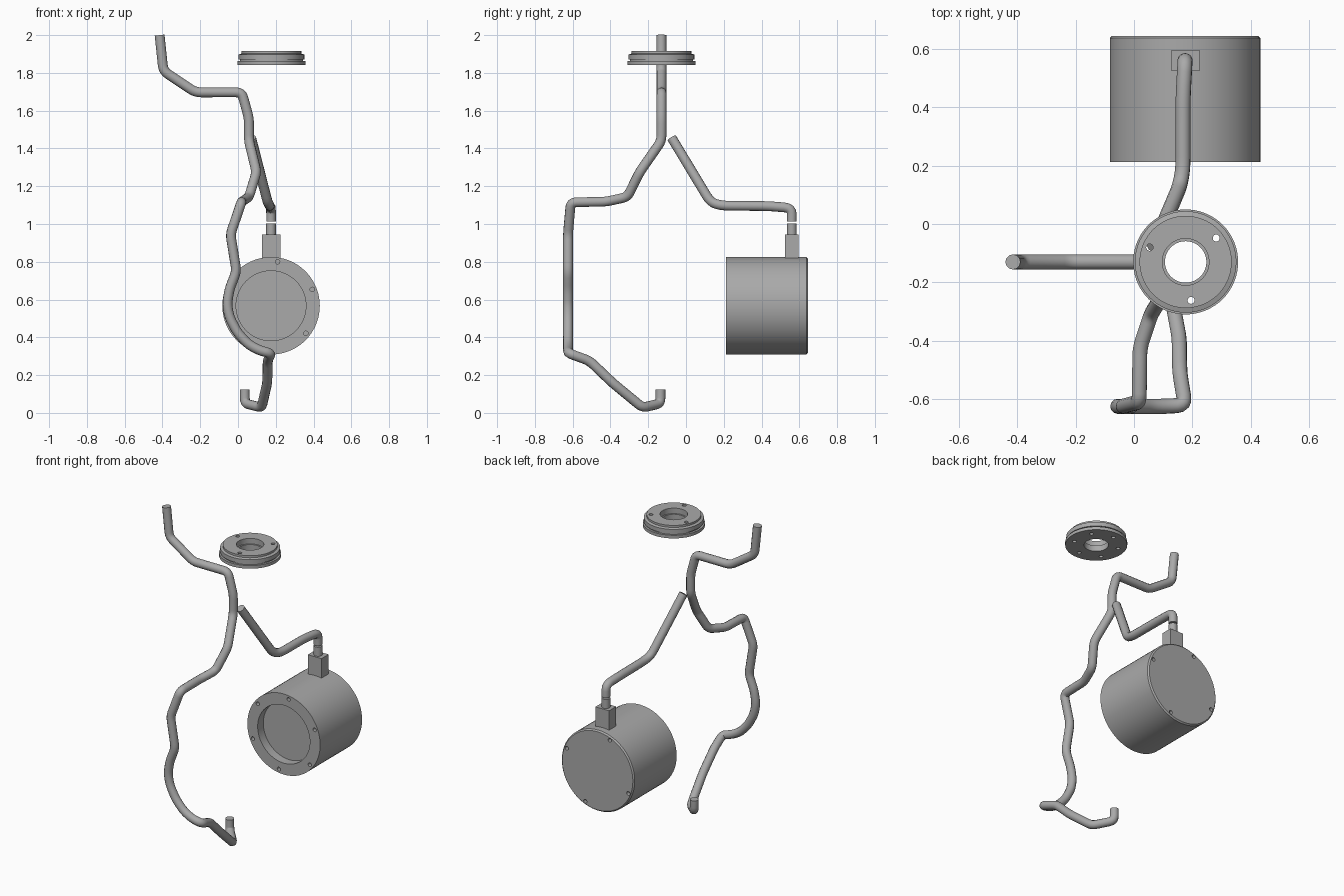
import bpy, bmesh, math
from mathutils import Vector, Matrix

if "Cube" in bpy.data.objects:
    bpy.data.objects.remove(bpy.data.objects["Cube"])

grey = bpy.data.materials.new("plain grey")
grey.diffuse_color = (0.4, 0.4, 0.4, 1)
grey.use_nodes = True
grey.node_tree.nodes["Principled BSDF"].inputs["Base Color"].default_value = grey.diffuse_color
PIPE_R = 0.026


def add_object(name, bm):
    bmesh.ops.recalc_face_normals(bm, faces=bm.faces)
    mesh = bpy.data.meshes.new(name)
    bm.to_mesh(mesh)
    bm.free()
    ob = bpy.data.objects.new(name, mesh)
    bpy.context.collection.objects.link(ob)
    mesh.materials.append(grey)
    return ob


def smooth(ob):
    ob.data.polygons.foreach_set("use_smooth", [True] * len(ob.data.polygons))
    ob.data.set_sharp_from_angle(angle=math.radians(32))


def bake(ob):
    """Replace the object's data with its evaluated mesh."""
    dg = bpy.context.evaluated_depsgraph_get()
    mesh = bpy.data.meshes.new_from_object(ob.evaluated_get(dg))
    ob.modifiers.clear()
    ob.data = mesh


def lathe(name, profile, matrix, closed=False, steps=72):
    """Revolve (radius, height) points round local z."""
    bm = bmesh.new()
    vs = [bm.verts.new((r, 0, z)) for r, z in profile]
    edges = [bm.edges.new(p) for p in zip(vs, vs[1:])]
    if closed:
        edges.append(bm.edges.new((vs[-1], vs[0])))
    bmesh.ops.spin(bm, geom=vs + edges, axis=(0, 0, 1), cent=(0, 0, 0),
                   steps=steps, angle=2 * math.pi, use_duplicate=False)
    bmesh.ops.remove_doubles(bm, verts=bm.verts, dist=1e-5)
    bm.transform(matrix)
    return add_object(name, bm)


def drill(ob, matrix, holes):
    """Cut round holes given as (radius, ring radius, angle, low, high)."""
    bm = bmesh.new()
    for r, ring, deg, lo, hi in holes:
        a = math.radians(deg)
        pos = (ring * math.cos(a), ring * math.sin(a), (lo + hi) / 2)
        bmesh.ops.create_cone(bm, cap_ends=True, segments=16, radius1=r, radius2=r,
                              depth=hi - lo, matrix=matrix @ Matrix.Translation(pos))
    cutter = add_object("hole_cutter", bm)
    cutter.hide_render = True
    mod = ob.modifiers.new("holes", 'BOOLEAN')
    mod.operation, mod.solver, mod.object = 'DIFFERENCE', 'EXACT', cutter
    bake(ob)
    bpy.data.objects.remove(cutter)


def pipe(name, points, bend=0.03):
    """Round pipe along points, each corner eased into a short bend."""
    pts = [Vector(p) for p in points]
    path = [pts[0]]
    for a, b, c in zip(pts, pts[1:], pts[2:]):
        u, v = a - b, c - b
        p = b + u.normalized() * min(bend, u.length * 0.45)
        q = b + v.normalized() * min(bend, v.length * 0.45)
        for i in range(5):
            t = i / 4
            path.append(p * (1 - t) ** 2 + b * 2 * t * (1 - t) + q * t * t)
    path.append(pts[-1])
    curve = bpy.data.curves.new(name, 'CURVE')
    curve.dimensions = '3D'
    curve.bevel_depth, curve.bevel_resolution = PIPE_R, 4
    curve.use_fill_caps = True
    spline = curve.splines.new('POLY')
    spline.points.add(len(path) - 1)
    for sp, p in zip(spline.points, path):
        sp.co = (*p, 1)
    src = bpy.data.objects.new(name + "_path", curve)
    bpy.context.collection.objects.link(src)
    dg = bpy.context.evaluated_depsgraph_get()
    mesh = bpy.data.meshes.new_from_object(src.evaluated_get(dg))
    bpy.data.objects.remove(src)
    ob = bpy.data.objects.new(name, mesh)
    bpy.context.collection.objects.link(ob)
    mesh.materials.clear()
    mesh.materials.append(grey)
    smooth(ob)


# long pipe: upper arm, descent, curve past the drum, foot hook
pipe("long_pipe", [
    (-0.415, -0.13, 2.0), (-0.395, -0.13, 1.81), (-0.225, -0.13, 1.697),
    (0.02, -0.13, 1.697), (0.058, -0.13, 1.56), (0.058, -0.13, 1.44),
    (0.098, -0.245, 1.275), (0.058, -0.31, 1.143), (0.02, -0.425, 1.118),
    (0.018, -0.61, 1.115), (-0.04, -0.625, 0.945), (-0.008, -0.625, 0.75),
    (-0.045, -0.625, 0.655), (-0.058, -0.625, 0.575), (-0.045, -0.625, 0.505),
    (-0.003, -0.625, 0.425), (0.055, -0.625, 0.362), (0.115, -0.625, 0.33),
    (0.175, -0.62, 0.315), (0.157, -0.51, 0.275), (0.155, -0.39, 0.16),
    (0.125, -0.23, 0.028), (0.036, -0.135, 0.05), (0.036, -0.135, 0.125)])

# branch pipe and the short stub below its joint
pipe("branch_pipe", [
    (0.07, -0.075, 1.455), (0.157, 0.13, 1.115), (0.168, 0.19, 1.097),
    (0.168, 0.43, 1.095), (0.175, 0.56, 1.085), (0.175, 0.56, 1.012)], 0.04)
pipe("stub_pipe", [(0.175, 0.56, 1.003), (0.175, 0.56, 0.93)])

# connector block on the drum
bm = bmesh.new()
bmesh.ops.create_cube(bm, size=1, matrix=Matrix.Translation((0.176, 0.56, 0.88))
                      @ Matrix.Diagonal((0.096, 0.072, 0.13, 1)))
add_object("connector_block", bm)

# drum with a recessed front face and bolt holes at both ends
to_drum = Matrix.Translation((0.175, 0, 0.567)) @ Matrix.Rotation(math.pi / 2, 4, 'X')
drum = lathe("drum", [(0, -0.27), (0.185, -0.27), (0.185, -0.213), (0.258, -0.213),
                      (0.258, -0.637), (0.25, -0.645), (0, -0.645)], to_drum)
drill(drum, to_drum,
      [(0.012, 0.235, 21.6 + 60 * i, -0.24, -0.2) for i in range(6)]
      + [(0.012, 0.235, 21.6 + 90 * i, -0.66, -0.62) for i in range(4)])
smooth(drum)

# stepped ring flange with an inner ledge, three through holes, three blind ones
to_ring = Matrix.Translation((0.177, -0.13, 0))
ring = lathe("ring_flange", [
    (0.071, 1.842), (0.18, 1.842), (0.18, 1.862), (0.167, 1.862), (0.167, 1.87),
    (0.174, 1.87), (0.174, 1.897), (0.158, 1.902), (0.158, 1.915), (0.08, 1.915),
    (0.08, 1.88), (0.071, 1.88)], to_ring, closed=True)
drill(ring, to_ring,
      [(0.012, 0.133, 38 + 120 * i, 1.82, 1.94) for i in range(3)]
      + [(0.012, 0.133, 98 + 120 * i, 1.82, 1.86) for i in range(3)])
smooth(ring)
